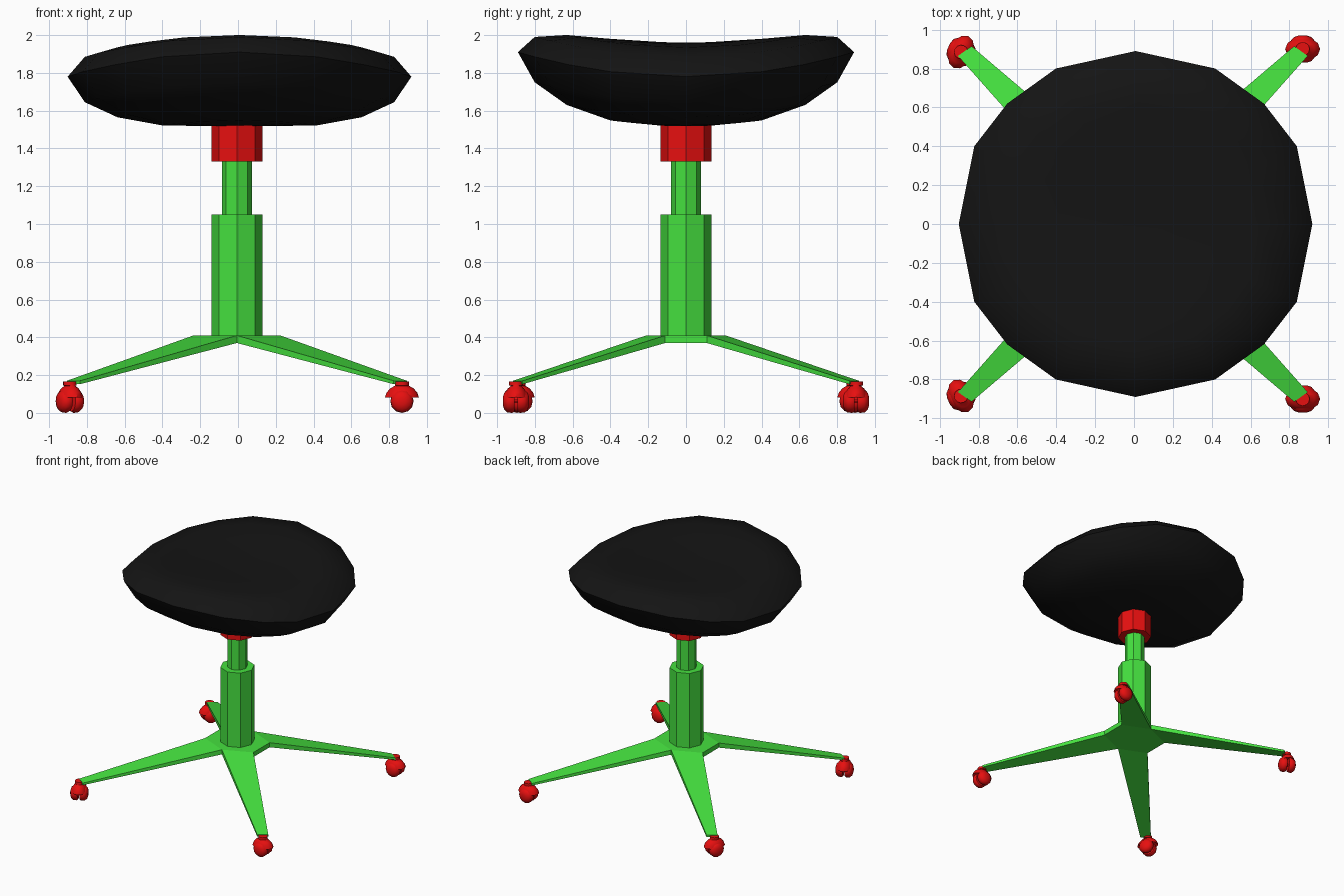
import bpy, bmesh
from math import sin, cos, pi, radians
from mathutils import Matrix, Vector

if "Cube" in bpy.data.objects:
    bpy.data.objects.remove(bpy.data.objects["Cube"])


def material(name, rgb):
    m = bpy.data.materials.new(name)
    m.diffuse_color = (*rgb, 1)
    m.use_nodes = True
    m.node_tree.nodes["Principled BSDF"].inputs["Base Color"].default_value = m.diffuse_color
    return m


GREEN = material("green", (0.06, 0.75, 0.05))
RED = material("red", (0.8, 0.005, 0.005))
BLACK = material("black", (0.007, 0.007, 0.007))
CX = -0.006  # axis of the column


def finish(bm, name, mat, smooth=None):
    bmesh.ops.recalc_face_normals(bm, faces=bm.faces)
    me = bpy.data.meshes.new(name)
    bm.to_mesh(me)
    bm.free()
    me.materials.append(mat)
    ob = bpy.data.objects.new(name, me)
    bpy.context.collection.objects.link(ob)
    if smooth:
        bpy.ops.object.select_all(action='DESELECT')
        bpy.context.view_layer.objects.active = ob
        ob.select_set(True)
        bpy.ops.object.shade_smooth_by_angle(angle=radians(smooth))
    return ob


def loft(bm, rings):
    """Skin closed rings of points and cap both ends."""
    vs = [[bm.verts.new(p) for p in r] for r in rings]
    n = len(vs[0])
    for a, b in zip(vs, vs[1:]):
        for i in range(n):
            j = (i + 1) % n
            bm.faces.new((a[i], a[j], b[j], b[i]))
    bm.faces.new(vs[0])
    bm.faces.new(vs[-1])


def tube(name, r, z0, z1, mat):
    bm = bmesh.new()
    loft(bm, [[(CX + r * cos(k * pi / 4), r * sin(k * pi / 4), z) for k in range(8)]
              for z in (z0, z1)])
    finish(bm, name, mat)


# Saddle seat: 16-sided outline, rings follow a sagging mid surface
quad = [(0.91, 0), (0.83, 0.40), (0.66, 0.62), (0.41, 0.80)]
outline = quad + [(0, 0.89)] + [(-x, y) for x, y in quad[:0:-1]]
outline += [(-x, -y) for x, y in outline]
profile = [(0.15, -0.262), (0.45, -0.258), (0.71, -0.215), (0.9, -0.135), (1, 0),
           (0.9, 0.105), (0.71, 0.155), (0.45, 0.174), (0.15, 0.18)]
bm = bmesh.new()
loft(bm, [[(0.008 + s * x, s * y, 1.78 + 0.13 * (s * y / 0.89) ** 2 + h) for x, y in outline]
          for s, h in profile])
finish(bm, "seat", BLACK, 50)

# Column
tube("seat_mount", 0.135, 1.33, 1.56, RED)
tube("gas_lift", 0.08, 1.0, 1.36, GREEN)
tube("column", 0.135, 0.39, 1.05, GREEN)

# Star base: hub plate with four tapering legs
hub = [(0.23, -0.11), (0.23, 0.11), (0, 0.21), (-0.23, 0.11), (-0.23, -0.11), (0, -0.21)]
bm = bmesh.new()
loft(bm, [[(CX + x, y, z) for x, y in hub] for z in (0.37, 0.41)])
finish(bm, "hub", GREEN)
for sx, side in ((1, "right"), (-1, "left")):
    for sy, end in ((1, "back"), (-1, "front")):
        def section(a, b, z0, z1):
            return [(CX + sx * p[0], sy * p[1], z) for p, z in
                    ((a, z0), (b, z0), (b, z1), (a, z1))]
        bm = bmesh.new()
        loft(bm, [section((0.23, 0.11), (0, 0.21), 0.37, 0.41),
                  section((0.90, 0.865), (0.83, 0.915), 0.152, 0.17)])
        finish(bm, f"{end}_{side}_leg", GREEN)


def caster(name, x, y, angle):
    place = Matrix.Translation((x, y, 0)) @ Matrix.Rotation(angle, 4, 'Z')
    # Hood with neck, open underneath
    bm = bmesh.new()
    shape = [(1, 0.082), (0.9, 0.108), (0.68, 0.13), (0.42, 0.143)]
    rings = [[(0.09 * s * cos(k * pi / 6), 0.062 * s * sin(k * pi / 6), z)
              for k in range(12)] for s, z in shape]
    rings += [[(0.036 * cos(k * pi / 6), 0.036 * sin(k * pi / 6), z)
               for k in range(12)] for z in (0.145, 0.166)]
    # Inner skin arches over the wheels
    inner = [[(0.07 * s * cos(k * pi / 6), 0.05 * s * sin(k * pi / 6), z)
              for k in range(12)] for s, z in ((0.5, 0.125), (0.95, 0.1))]
    loft(bm, inner + rings)
    bm.transform(place)
    finish(bm, name + "_hood", RED, 40)
    # Twin wheels with domed outer sides
    bm = bmesh.new()
    for s in (1, -1):
        loft(bm, [[(r * cos(k * pi / 6), s * w, 0.062 + r * sin(k * pi / 6))
                   for k in range(12)]
                  for w, r in ((0.008, 0.055), (0.02, 0.062), (0.045, 0.06),
                               (0.062, 0.045), (0.07, 0.02))])
    loft(bm, [[(0.012 * cos(k * pi / 3), w, 0.062 + 0.012 * sin(k * pi / 3))
               for k in range(6)] for w in (-0.02, 0.02)])
    bm.transform(place)
    finish(bm, name + "_wheels", RED, 40)


for sy, end in ((1, "back"), (-1, "front")):
    caster(f"{end}_right_caster", 0.868, sy * 0.90, 0)
    caster(f"{end}_left_caster", -0.89, sy * 0.885, sy * radians(65))
